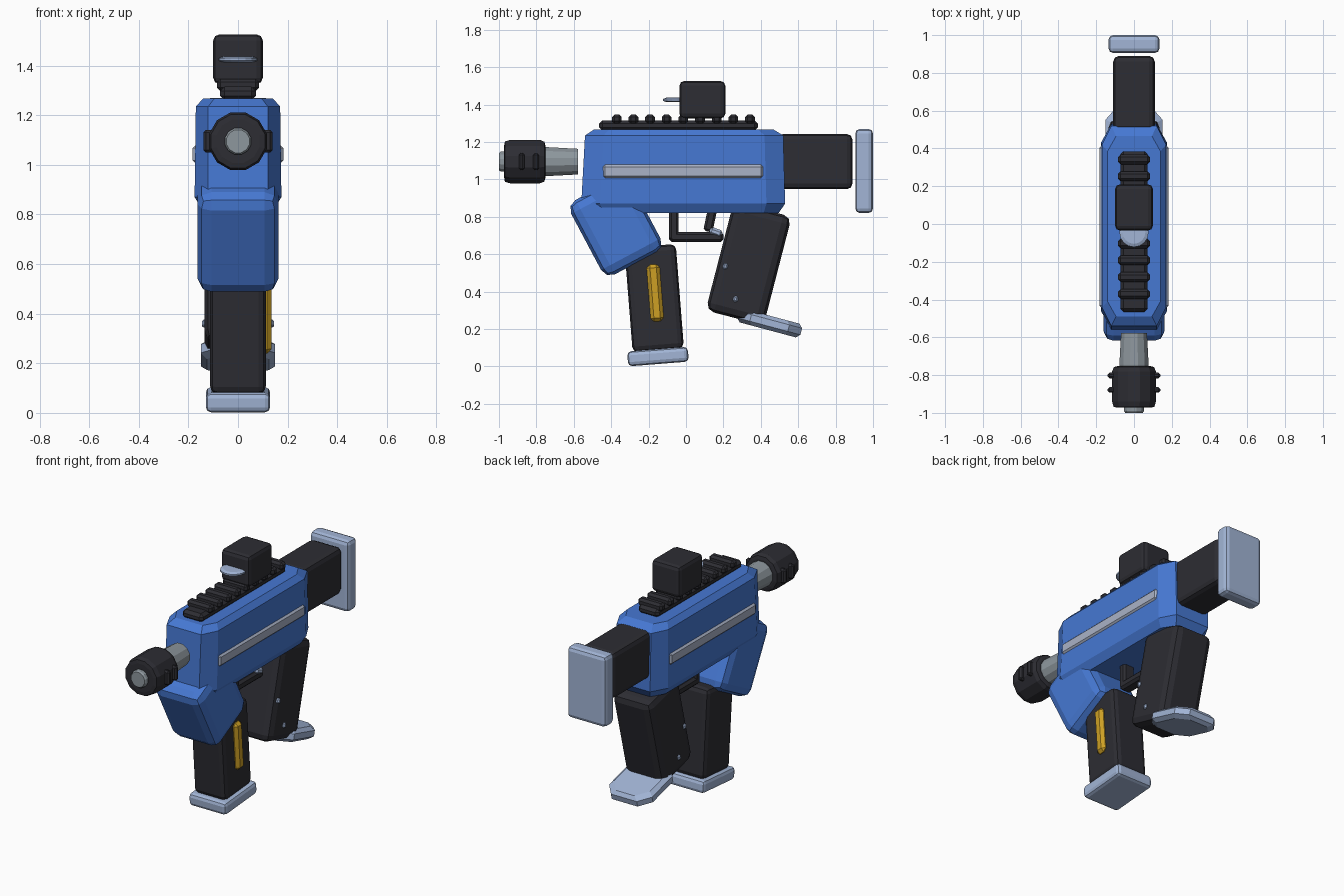
import bpy, bmesh, math
from mathutils import Matrix

if "Cube" in bpy.data.objects:
    bpy.data.objects.remove(bpy.data.objects["Cube"])


def mat(name, rgb):
    m = bpy.data.materials.new(name)
    m.diffuse_color = (*rgb, 1)
    m.use_nodes = True
    m.node_tree.nodes["Principled BSDF"].inputs["Base Color"].default_value = m.diffuse_color
    return m


BLUE = mat("blue", (0.061, 0.188, 0.65))
BLACK = mat("charcoal", (0.026, 0.026, 0.033))
SILVER = mat("pale_steel", (0.36, 0.46, 0.67))
GREY = mat("grey_metal", (0.27, 0.31, 0.34))
STRIPE = mat("light_grey", (0.40, 0.45, 0.57))
YELLOW = mat("amber", (0.61, 0.35, 0.018))


def finish(name, bm, material, loc=(0, 0, 0), rot=0):
    """Turn a bmesh into a flat-shaded object, tilted about x (degrees)."""
    bmesh.ops.recalc_face_normals(bm, faces=bm.faces)
    me = bpy.data.meshes.new(name)
    bm.to_mesh(me)
    bm.free()
    me.materials.append(material)
    ob = bpy.data.objects.new(name, me)
    ob.location = loc
    ob.rotation_euler.x = math.radians(rot)
    bpy.context.collection.objects.link(ob)
    return ob


def box(name, material, size, loc, rot=0, bevel=0.02, seg=1):
    """Bevelled box."""
    bm = bmesh.new()
    bmesh.ops.create_cube(bm, size=1, matrix=Matrix.Diagonal((*size, 1)))
    bmesh.ops.bevel(bm, geom=bm.edges[:], offset=bevel, segments=seg,
                    profile=0.5, affect='EDGES')
    return finish(name, bm, material, loc, rot)


def loft(name, material, rings, loc=(0, 0, 0), rot=0):
    """Skin a list of closed rings with equal point counts and cap the ends."""
    bm = bmesh.new()
    vs = [[bm.verts.new(p) for p in r] for r in rings]
    n = len(vs[0])
    for a, b in zip(vs, vs[1:]):
        for i in range(n):
            j = (i + 1) % n
            bm.faces.new((a[i], a[j], b[j], b[i]))
    bm.faces.new(vs[0])
    bm.faces.new(vs[-1])
    return finish(name, bm, material, loc, rot)


def octagon(z, hw, y0, y1, cx, cy):
    """Rectangle in plan with cut corners."""
    return [(hw, y0 + cy, z), (hw, y1 - cy, z), (hw - cx, y1, z), (cx - hw, y1, z),
            (-hw, y1 - cy, z), (-hw, y0 + cy, z), (cx - hw, y0, z), (hw - cx, y0, z)]


def lathe(name, material, profile, n=12, zc=1.095):
    """Round part about the barrel axis; profile is (y, radius)."""
    ang = [2 * math.pi * (i + 0.5) / n for i in range(n)]
    return loft(name, material, [[(r * math.cos(a), y, zc + r * math.sin(a)) for a in ang]
                                 for y, r in profile])


# Main body with cut corners
loft("body", BLUE, [
    octagon(0.82, 0.145, -0.52, 0.495, 0.05, 0.08),
    octagon(0.87, 0.175, -0.56, 0.53, 0.055, 0.10),
    octagon(1.235, 0.17, -0.54, 0.52, 0.05, 0.10),
    octagon(1.268, 0.14, -0.49, 0.465, 0.045, 0.08)])
for s, side in ((1, "right"), (-1, "left")):
    box("body_stripe_" + side, STRIPE, (0.04, 0.87, 0.085), (s * 0.163, -0.015, 1.043), bevel=0.018)

# Barrel, muzzle and muzzle vents
lathe("barrel", GREY, [(-0.80, 0.08), (-0.74, 0.08), (-0.578, 0.071)])
lathe("muzzle", BLACK, [(-0.972, 0.09), (-0.968, 0.112), (-0.94, 0.12), (-0.78, 0.12),
                        (-0.757, 0.11), (-0.752, 0.09)])
lathe("muzzle_tip", GREY, [(-1.0, 0.048), (-0.99, 0.055), (-0.95, 0.055)])
for s, side in ((1, "right"), (-1, "left")):
    for i, y in enumerate((-0.878, -0.802)):
        box(f"muzzle_vent_{side}_{i}", BLACK, (0.05, 0.03, 0.092), (s * 0.114, y, 1.095), bevel=0.01)

# Stock and butt plate
box("stock", BLACK, (0.22, 0.40, 0.295), (0, 0.69, 1.095), bevel=0.03, seg=2)
box("butt_plate", SILVER, (0.27, 0.095, 0.45), (0, 0.9525, 1.045), bevel=0.025, seg=2)

# Top rail with teeth
box("rail", BLACK, (0.145, 0.85, 0.055), (0, -0.04, 1.288), bevel=0.018)
for i in range(9):
    box(f"rail_tooth_{i}", BLACK, (0.17, 0.052, 0.05), (0, -0.37 + i * 0.089, 1.322), bevel=0.014)

# Sight with flat lens disc
box("sight", BLACK, (0.2, 0.245, 0.2), (0, 0.0875, 1.426), bevel=0.025, seg=2)
lens_angles = [2 * math.pi * i / 16 for i in range(16)]
loft("sight_lens", SILVER, [[(r * math.cos(a), -0.045 + r * math.sin(a), z) for a in lens_angles]
                            for z, r in ((1.413, 0.06), (1.42, 0.077), (1.43, 0.077), (1.437, 0.06))])

# Tilted front housing, magazine and its base
box("front_housing", BLUE, (0.325, 0.36, 0.45), (0, -0.375, 0.75), 28, 0.055, 2)
box("magazine", BLACK, (0.225, 0.275, 0.56), (0, -0.17, 0.365), 4.5, 0.03, 2)
box("magazine_base", SILVER, (0.26, 0.325, 0.08), (0, -0.15, 0.053), 4.5, 0.022, 2)
box("magazine_window", YELLOW, (0.045, 0.07, 0.305), (0.113, -0.165, 0.393), 4.5, 0.018)

# Pistol grip, foot and screws
box("grip", BLACK, (0.27, 0.32, 0.60), (0, 0.335, 0.55), -14.5, 0.045, 2)
loft("grip_foot", SILVER, [
    octagon(-0.038, 0.125, -0.155, 0.155, 0.06, 0.07),
    octagon(-0.018, 0.15, -0.175, 0.175, 0.06, 0.07),
    octagon(0.018, 0.15, -0.175, 0.175, 0.06, 0.07),
    octagon(0.038, 0.125, -0.155, 0.155, 0.06, 0.07)], (0, 0.447, 0.232), -15)
for s, side in ((1, "right"), (-1, "left")):
    for i, (y, z) in enumerate(((0.21, 0.535), (0.265, 0.36))):
        box(f"grip_screw_{side}_{i}", SILVER, (0.03, 0.026, 0.032), (s * 0.131, y, z), -14.5, 0.008)

# Trigger guard and trigger
box("guard_front_post", BLACK, (0.08, 0.05, 0.17), (0, -0.065, 0.76), 0, 0.012)
box("guard_bar", BLACK, (0.08, 0.29, 0.055), (0, 0.055, 0.692), 0, 0.014)
box("trigger_stem", BLACK, (0.06, 0.05, 0.13), (0, 0.13, 0.785), -12, 0.012)
box("trigger", SILVER, (0.09, 0.07, 0.04), (0, 0.16, 0.717), -20, 0.012)
